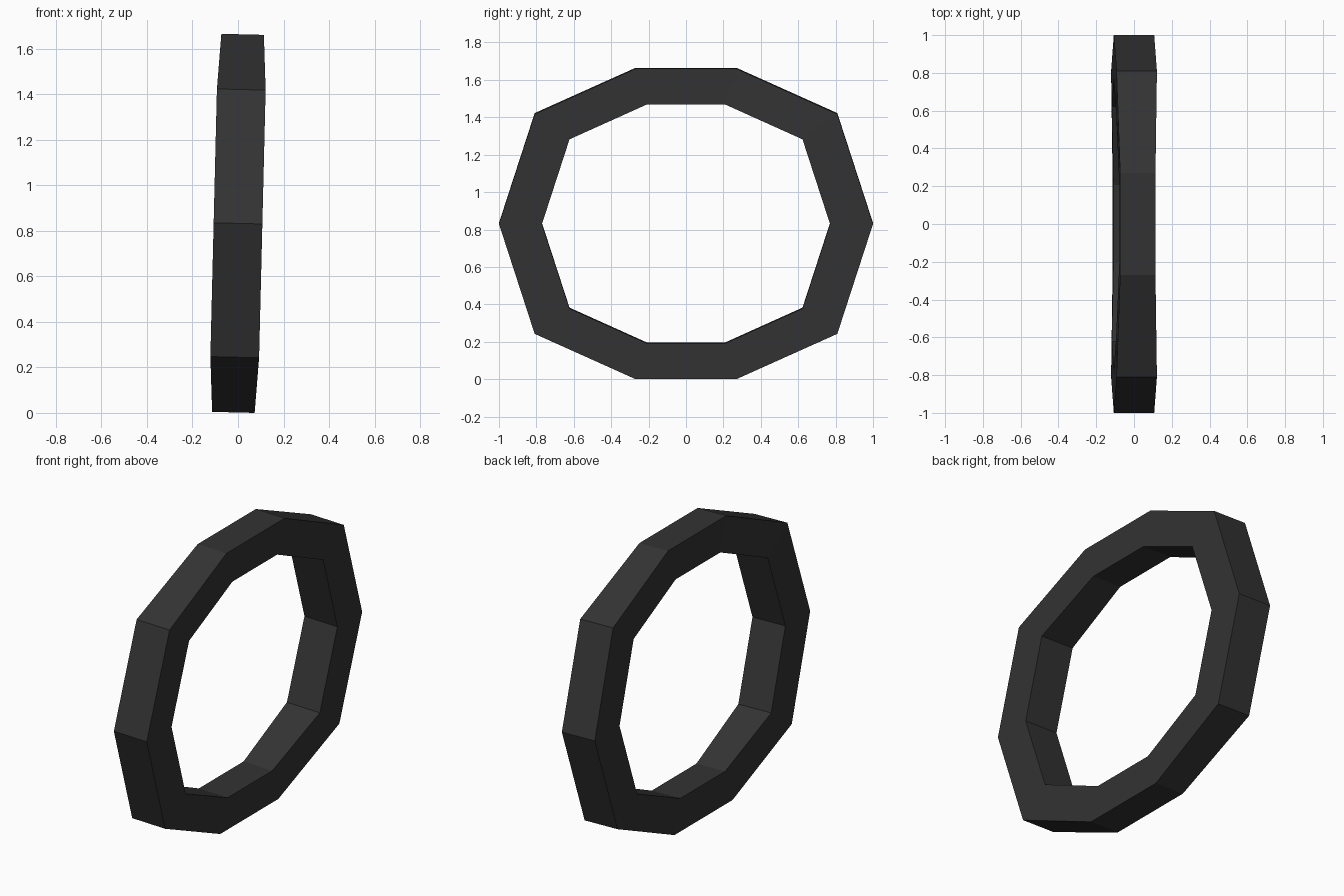
import bpy, bmesh, math
from mathutils import Matrix

if "Cube" in bpy.data.objects:
    bpy.data.objects.remove(bpy.data.objects["Cube"])

SIDES = 10
OUTER, INNER, HALF = 1.0, 0.77, 0.107
PINCH = 0.873          # top and bottom corners are pulled inwards

mat = bpy.data.materials.new("dark rubber")
mat.diffuse_color = (0.033, 0.033, 0.033, 1)
mat.use_nodes = True
mat.node_tree.nodes["Principled BSDF"].inputs["Base Color"].default_value = mat.diffuse_color

# ring: four corners (outer/inner, left/right) at each of ten stations
bm = bmesh.new()
rings = []
for i in range(SIDES):
    a = 2 * math.pi * i / SIDES
    s = PINCH if abs(math.sin(a)) > 0.9 else 1.0
    rings.append([bm.verts.new((x * s, r * s * math.cos(a), r * s * math.sin(a)))
                  for r, x in ((OUTER, -HALF), (OUTER, HALF), (INNER, HALF), (INNER, -HALF))])
for i in range(SIDES):
    p, q = rings[i], rings[(i + 1) % SIDES]
    for j in range(4):
        k = (j + 1) % 4
        bm.faces.new((p[j], p[k], q[k], q[j]))
bmesh.ops.recalc_face_normals(bm, faces=bm.faces)

# slight lean, then stand on the ground
bm.transform(Matrix.Rotation(math.radians(1.4), 4, 'Y'))
low = min(v.co.z for v in bm.verts)
bm.transform(Matrix.Translation((0, 0, -low)))

me = bpy.data.meshes.new("tire_ring")
bm.to_mesh(me)
bm.free()
me.materials.append(mat)
ob = bpy.data.objects.new("tire_ring", me)
bpy.context.collection.objects.link(ob)
